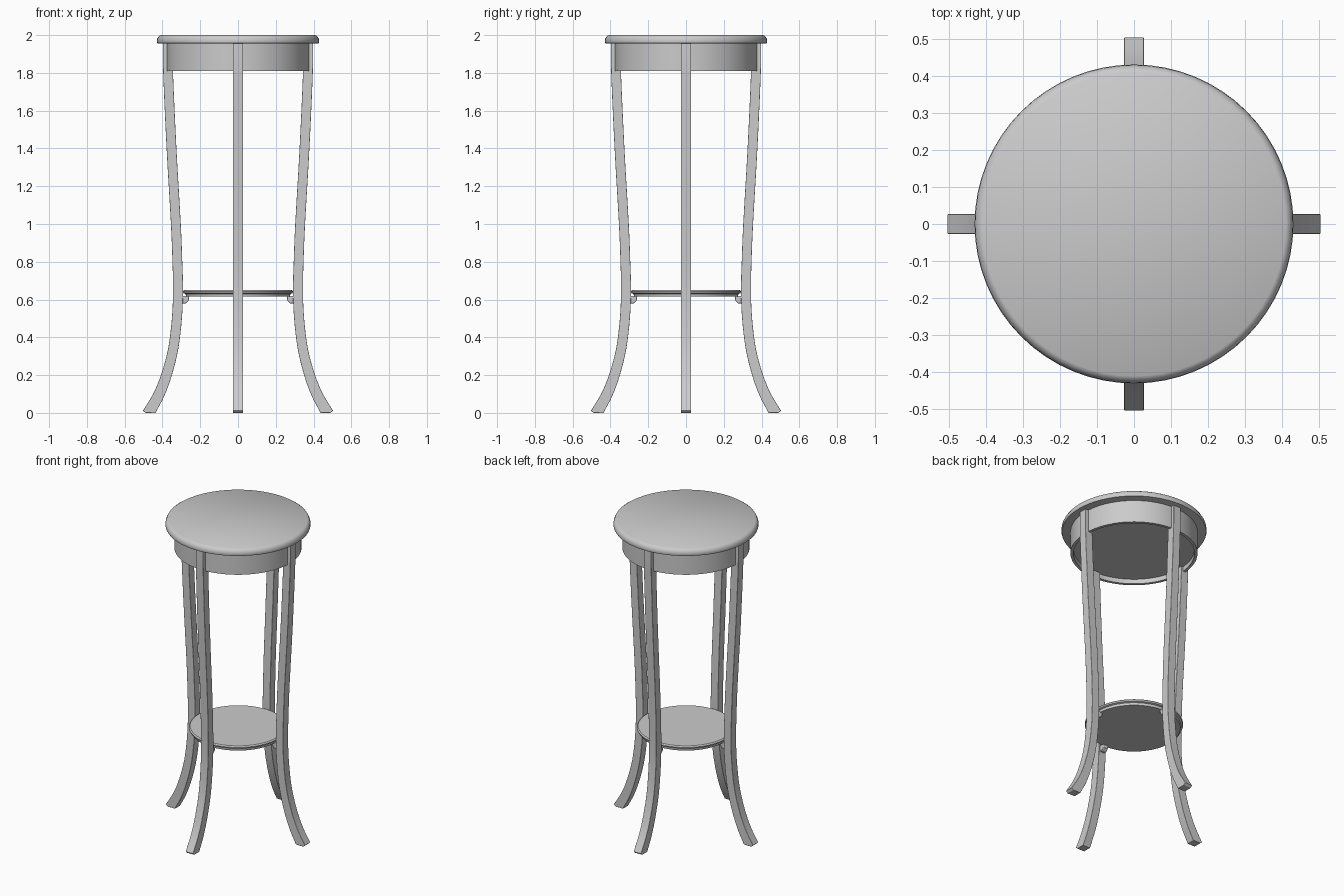
import bpy, bmesh, math
from mathutils import Matrix, Vector

cube = bpy.data.objects.get("Cube")
if cube:
    bpy.data.objects.remove(cube, do_unlink=True)

grey = bpy.data.materials.new("light grey")
grey.use_nodes = True
colour = (0.6, 0.6, 0.6, 1)
grey.diffuse_color = colour
grey.node_tree.nodes["Principled BSDF"].inputs["Base Color"].default_value = colour


def finish(name, bm, bevel=0):
    """Turn a bmesh into a smooth-shaded grey object."""
    bmesh.ops.recalc_face_normals(bm, faces=bm.faces)
    mesh = bpy.data.meshes.new(name)
    bm.to_mesh(mesh)
    bm.free()
    mesh.materials.append(grey)
    obj = bpy.data.objects.new(name, mesh)
    bpy.context.collection.objects.link(obj)
    if bevel:
        mod = obj.modifiers.new("soft edges", 'BEVEL')
        mod.width = bevel
        mod.segments = 2
        mod.limit_method = 'ANGLE'
        mod.angle_limit = math.radians(40)
    bpy.ops.object.select_all(action='DESELECT')
    obj.select_set(True)
    bpy.context.view_layer.objects.active = obj
    bpy.ops.object.shade_smooth_by_angle(angle=math.radians(35))
    return obj


def lathe(name, profile, sides=64):
    """Revolve (radius, z) points about z and close both ends."""
    bm = bmesh.new()
    rings = []
    for r, z in profile:
        rings.append([bm.verts.new((r * math.cos(a), r * math.sin(a), z))
                      for a in (2 * math.pi * i / sides for i in range(sides))])
    for low, high in zip(rings, rings[1:]):
        for i in range(sides):
            j = (i + 1) % sides
            bm.faces.new((low[i], low[j], high[j], high[i]))
    bm.faces.new(rings[0])
    bm.faces.new(rings[-1])
    return finish(name, bm)


def smooth_path(points, steps=4):
    """Catmull-Rom samples through the points."""
    p = [Vector(q) for q in points]
    p = [2 * p[0] - p[1]] + p + [2 * p[-1] - p[-2]]
    out = []
    for a, b, c, d in zip(p, p[1:], p[2:], p[3:]):
        for t in (k / steps for k in range(steps)):
            out.append(0.5 * (2 * b + (c - a) * t + (2 * a - 5 * b + 4 * c - d) * t ** 2
                              + (3 * b - a - 3 * c + d) * t ** 3))
    return out + [p[-2]]


def strip_solid(name, outer, inner, width, angle, bevel):
    """Solid between two (radius, z) edges, turned about z."""
    bm = bmesh.new()
    h = width / 2
    rings = [[bm.verts.new((q[0], y, q[1])) for q, y in ((o, -h), (o, h), (i, h), (i, -h))]
             for o, i in zip(outer, inner)]
    for a, b in zip(rings, rings[1:]):
        for k in range(4):
            m = (k + 1) % 4
            bm.faces.new((a[k], a[m], b[m], b[k]))
    bm.faces.new(rings[0])
    bm.faces.new(rings[-1])
    bmesh.ops.rotate(bm, verts=bm.verts, matrix=Matrix.Rotation(angle, 3, 'Z'))
    return finish(name, bm, bevel)


# Round top with a softened rim
lathe("table_top", [(0.415, 1.955), (0.427, 1.957), (0.43, 1.965), (0.428, 1.98),
                    (0.421, 1.993), (0.41, 2.0)])

# Apron drum with a shallow recess underneath
lathe("apron", [(0.358, 1.84), (0.358, 1.81), (0.376, 1.81), (0.376, 1.957)])

# Lower shelf with a stepped rim
lathe("shelf", [(0.275, 0.615), (0.278, 0.63), (0.289, 0.634), (0.291, 0.643), (0.284, 0.65)])

# Outer and inner leg edges, from top to foot
outer = smooth_path([(0.397, 1.957), (0.396, 1.8), (0.378, 1.4), (0.355, 1.0), (0.347, 0.8),
                     (0.344, 0.65), (0.35, 0.5), (0.37, 0.34), (0.408, 0.2), (0.45, 0.1),
                     (0.503, 0.012)])
inner = smooth_path([(0.345, 1.957), (0.344, 1.8), (0.326, 1.4), (0.303, 1.0), (0.295, 0.8),
                     (0.291, 0.65), (0.297, 0.5), (0.316, 0.34), (0.35, 0.2), (0.39, 0.09),
                     (0.437, 0.0)])
outer.append(Vector((0.49, 0.0)))
inner.append(Vector((0.445, 0.0)))

# Four legs, each with a small rounded bracket under the shelf
bracket_top = [(0.3, 0.62), (0.3, 0.59), (0.3, 0.58)]
bracket_low = [(0.258, 0.62), (0.261, 0.595), (0.275, 0.58)]
for i, side in enumerate(("left", "back", "right", "front")):
    turn = i * math.pi / 2
    strip_solid(side + "_leg", outer, inner, 0.053, turn, 0.005)
    strip_solid(side + "_bracket", bracket_top, bracket_low, 0.035, turn, 0.003)
